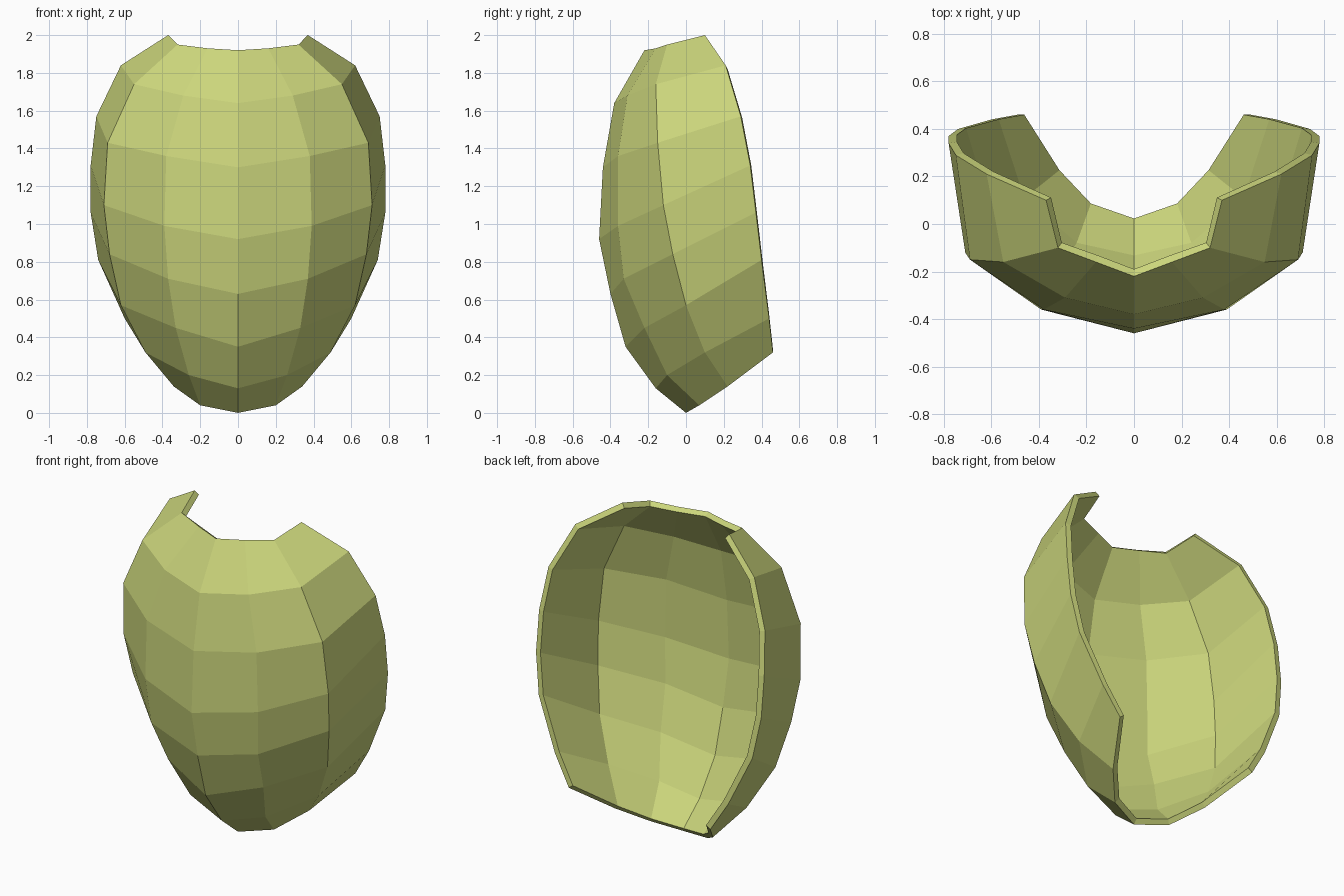
import bpy
import bmesh

# Remove the default object
old_cube = bpy.data.objects.get("Cube")
if old_cube:
    bpy.data.objects.remove(old_cube, do_unlink=True)


def make_material(name, colour):
    material = bpy.data.materials.new(name)
    material.use_nodes = True
    material.diffuse_color = colour
    shader = material.node_tree.nodes["Principled BSDF"]
    shader.inputs["Base Color"].default_value = colour
    shader.inputs["Roughness"].default_value = 0.7
    return material


def loft_columns(name, columns, material):
    """Skin neighbouring vertical profiles with quads."""
    mesh = bpy.data.meshes.new(name)
    bm = bmesh.new()
    grid = [[bm.verts.new(point) for point in zip(*column)] for column in columns]
    for inner, outer in zip(grid, grid[1:]):
        for row in range(len(inner) - 1):
            bm.faces.new((inner[row], outer[row], outer[row + 1], inner[row + 1]))
    bm.to_mesh(mesh)
    bm.free()
    mesh.materials.append(material)
    shell = bpy.data.objects.new(name, mesh)
    bpy.context.collection.objects.link(shell)
    return shell


# Vertical profiles of the left half, each as x, y and z from bottom to top
centre_ridge = (
    [0] * 8,
    (0, -.16, -.32, -.4, -.46, -.44, -.38, -.22),
    (0, .13, .35, .63, .92, 1.3, 1.64, 1.92),
)
front_profile = (
    (.2, .26, .33, .37, .39, .38, .29, .16),
    (.07, -.1, -.22, -.33, -.36, -.36, -.31, -.16),
    (.04, .2, .45, .71, .99, 1.36, 1.68, 1.93),
)
side_crease = (
    (.34, .49, .62, .68, .71, .69, .55, .32),
    (.22, .1, 0, -.07, -.12, -.15, -.16, -.1),
    (.14, .32, .57, .84, 1.1, 1.43, 1.74, 1.95),
)
back_rim = (
    (.49, .6, .74, .78, .78, .75, .62, .37),
    (.46, .44, .4, .37, .34, .29, .21, .1),
    (.32, .5, .81, 1.06, 1.31, 1.57, 1.84, 2),
)

# Curved shell, mirrored and thickened inwards
olive = make_material("pale olive green", (.6, .67, .2, 1))
shell = loft_columns(
    "curved_shell", (centre_ridge, front_profile, side_crease, back_rim), olive
)
mirror = shell.modifiers.new("mirror", "MIRROR")
mirror.use_clip = True
thickness = shell.modifiers.new("thickness", "SOLIDIFY")
thickness.thickness = .035
thickness.offset = -1
thickness.use_even_offset = True
